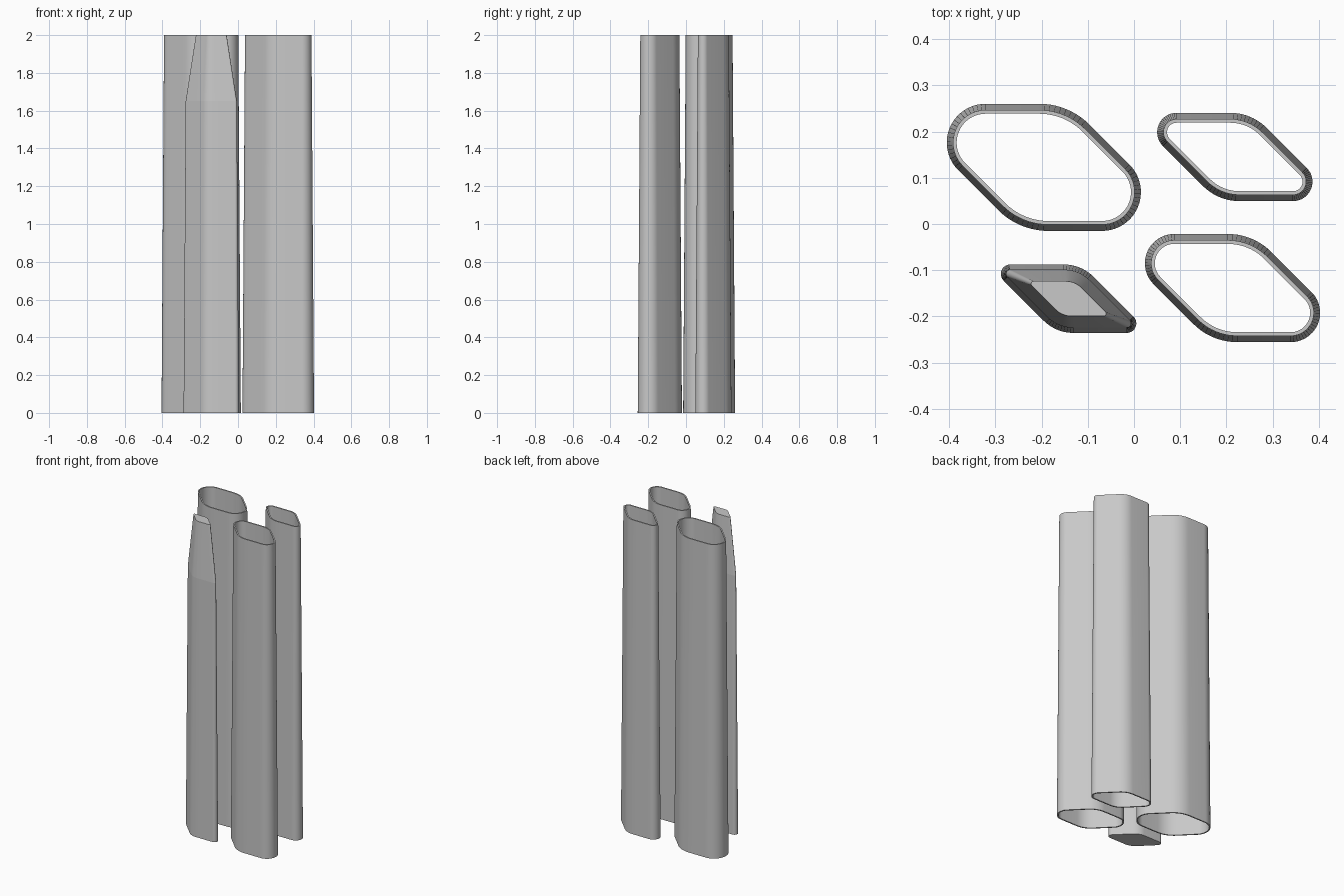
import bpy, bmesh, math

if "Cube" in bpy.data.objects:
    bpy.data.objects.remove(bpy.data.objects["Cube"])

HEIGHT = 2.0
TAPER = 0.0135   # inward offset from bottom to top
WALL = 0.008     # tube wall thickness

grey = bpy.data.materials.new("grey")
grey.diffuse_color = (0.58, 0.58, 0.58, 1)
grey.use_nodes = True
grey.node_tree.nodes["Principled BSDF"].inputs["Base Color"].default_value = grey.diffuse_color


def section(r, z, cx, cy, scale=1.0):
    """Rounded parallelogram outline: tight ends of radius r, broad shoulders."""
    half = []
    arcs = ((0.126, -0.0535, r, -90, 45, 20), (-0.01, -0.0165, r + 0.07, 45, 90, 10))
    for ax, ay, rad, a0, a1, n in arcs:
        for i in range(n + 1):
            a = math.radians(a0 + (a1 - a0) * i / n)
            half.append((ax + rad * math.cos(a), ay + rad * math.sin(a)))
    pts = half + [(-x, -y) for x, y in half]
    return [(cx + x * scale, cy + y * scale, z) for x, y in pts]


def loft(name, rings, closed):
    """Skin a list of rings; closed joins last to first, otherwise ends are capped."""
    bm = bmesh.new()
    loops = [[bm.verts.new(p) for p in ring] for ring in rings]
    n = len(loops[0])
    pairs = list(zip(loops, loops[1:]))
    if closed:
        pairs.append((loops[-1], loops[0]))
    for a, b in pairs:
        for i in range(n):
            j = (i + 1) % n
            bm.faces.new((a[i], a[j], b[j], b[i])).smooth = True
    if not closed:
        bm.faces.new(loops[0][::-1])
        bm.faces.new(loops[-1])
    # rims and the tip's shoulder stay crisp
    for ring in loops:
        for i in range(n):
            bm.edges.get((ring[i], ring[(i + 1) % n])).smooth = False
    mesh = bpy.data.meshes.new(name)
    bm.to_mesh(mesh)
    bm.free()
    mesh.materials.append(grey)
    obj = bpy.data.objects.new(name, mesh)
    bpy.context.collection.objects.link(obj)


# open nesting tubes: name, end radius, centre
for name, r, cx, cy in (("large_tube", 0.084, -0.195, 0.1225),
                        ("medium_tube", 0.0635, 0.213, -0.1385),
                        ("small_tube", 0.042, 0.218, 0.145)):
    top = r - TAPER
    loft(name, [section(r, 0, cx, cy), section(top, HEIGHT, cx, cy),
                section(top - WALL, HEIGHT, cx, cy), section(r - WALL, 0, cx, cy)], True)

# solid innermost bar with a narrowing tip
cx, cy, r, bend = -0.1415, -0.1615, 0.0205, 1.65
r_bend = r - TAPER * bend / HEIGHT
loft("tip_bar", [section(r, 0, cx, cy), section(r_bend, bend, cx, cy),
                 section(r_bend, HEIGHT, cx, cy, 0.6)], False)
